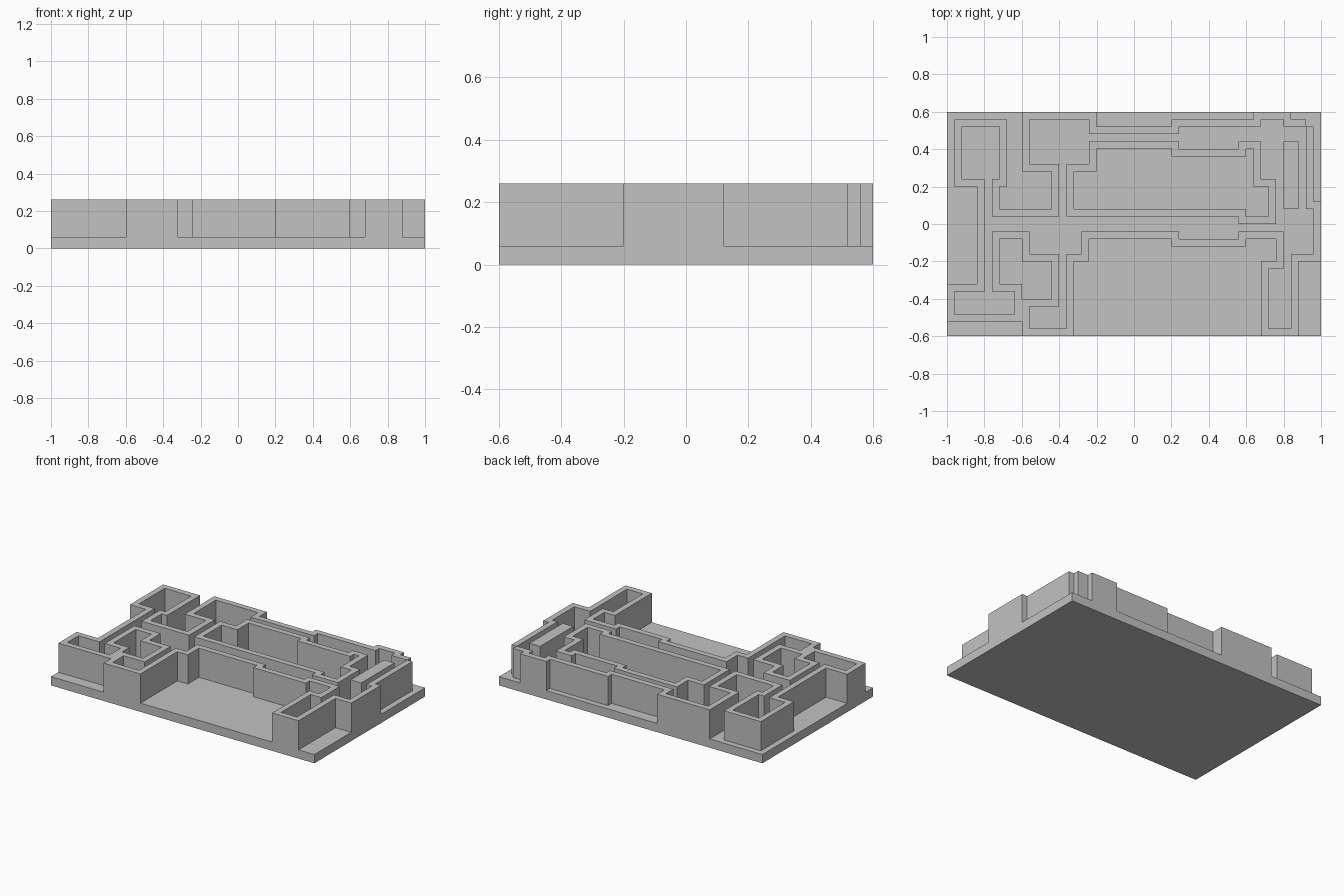
import bpy, bmesh

cube = bpy.data.objects.get("Cube")
if cube:
    bpy.data.objects.remove(cube, do_unlink=True)

CELL = 0.04
BASE_TOP, WALL_TOP = 0.06, 0.26

stone = bpy.data.materials.new("stone_grey")
stone.use_nodes = True
grey = (0.54, 0.54, 0.54, 1.0)
stone.diffuse_color = grey
stone.node_tree.nodes["Principled BSDF"].inputs["Base Color"].default_value = grey

# Floor areas in cells: x start, x end, y start, y end
ROOMS = [
    (-23, -18, 6, 13), (-24, -16, -12, -9), (-14, -6, 8, 14),
    (-14, -7, -4, 1), (-14, -9, -14, -11), (6, 14, 10, 13),
    (6, 14, -2, 1), (17, 20, 6, 14), (20, 24, -4, 2), (18, 21, -14, -6),
]
CORRIDORS = [
    (-20, -19, -9, 6), (-19, 6, -1, 1), (-10, -9, 1, 8), (-10, -9, -11, -4),
    (-6, 6, 11, 12), (14, 23, 11, 13), (22, 23, 2, 13),
    (19, 20, -1, 6), (14, 20, -1, 0), (20, 21, -6, -4),
]
SIDES = [(1, 0), (0, 1), (-1, 0), (0, -1)]


def cells(x0, x1, y0, y1):
    return {(x, y) for x in range(x0, x1) for y in range(y0, y1)}


def add_object(name, bm):
    bmesh.ops.recalc_face_normals(bm, faces=bm.faces)
    mesh = bpy.data.meshes.new(name)
    bm.to_mesh(mesh)
    bm.free()
    mesh.materials.append(stone)
    obj = bpy.data.objects.new(name, mesh)
    bpy.context.collection.objects.link(obj)
    return obj


# Walls wrap every room (with corners) and line every corridor
floor, walls = set(), set()
for x0, x1, y0, y1 in ROOMS:
    floor |= cells(x0, x1, y0, y1)
    walls |= cells(x0 - 1, x1 + 1, y0 - 1, y1 + 1)
for area in CORRIDORS:
    hall = cells(*area)
    floor |= hall
    walls |= {(x + dx, y + dy) for x, y in hall for dx, dy in SIDES}
walls -= floor

# Base slab
bm = bmesh.new()
bmesh.ops.create_cube(bm, size=1)
for v in bm.verts:
    v.co.x *= 2.0
    v.co.y *= 1.2
    v.co.z = BASE_TOP if v.co.z > 0 else 0
add_object("base_slab", bm)

# Wall blocks, with a side only where no other wall cell adjoins
bm = bmesh.new()
corners = {}


def corner(x, y, z):
    key = (x, y, z)
    if key not in corners:
        corners[key] = bm.verts.new((x * CELL, y * CELL, z))
    return corners[key]


for x, y in sorted(walls):
    ring = [(x + 1, y), (x + 1, y + 1), (x, y + 1), (x, y)]
    for z in (BASE_TOP, WALL_TOP):
        bm.faces.new([corner(*p, z) for p in ring])
    for i, (dx, dy) in enumerate(SIDES):
        if (x + dx, y + dy) not in walls:
            a, b = ring[i], ring[(i + 1) % 4]
            bm.faces.new([corner(*a, BASE_TOP), corner(*b, BASE_TOP),
                          corner(*b, WALL_TOP), corner(*a, WALL_TOP)])
add_object("room_walls", bm)
